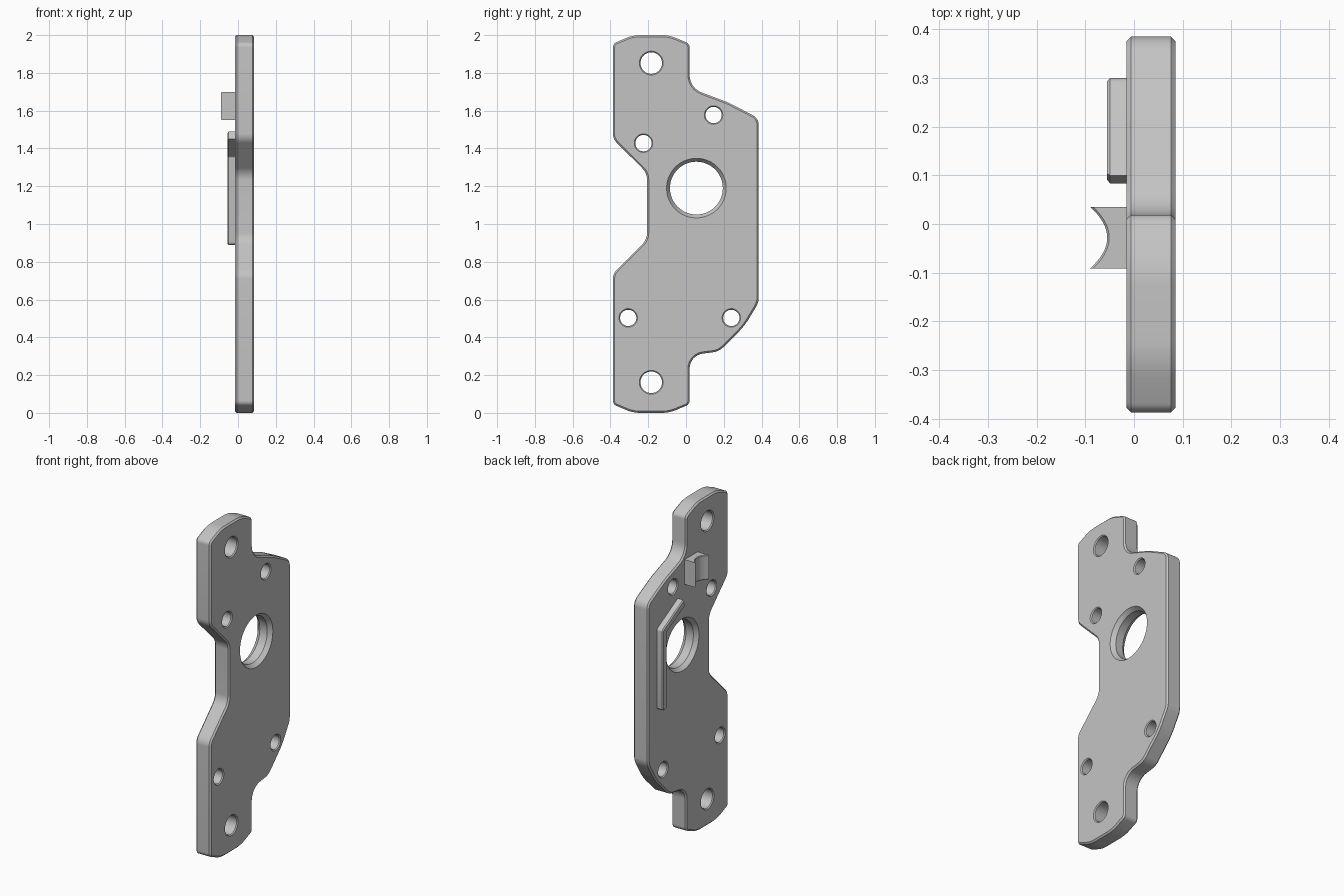
import bpy, bmesh
from math import sin, cos, tan, pi
from mathutils import Vector

if "Cube" in bpy.data.objects:
    bpy.data.objects.remove(bpy.data.objects["Cube"])

BACK, FRONT = -0.015, 0.085          # plate faces along x

grey = bpy.data.materials.new("plain grey")
grey.use_nodes = True
grey.diffuse_color = (0.55, 0.55, 0.55, 1)
grey.node_tree.nodes["Principled BSDF"].inputs["Base Color"].default_value = grey.diffuse_color


def fillet(corners, steps=8):
    """Round each (y, z, radius) corner of a closed outline."""
    out = []
    for i, (y, z, r) in enumerate(corners):
        p = Vector((y, z))
        a = (Vector(corners[i - 1][:2]) - p).normalized()
        b = (Vector(corners[(i + 1) % len(corners)][:2]) - p).normalized()
        if r == 0:
            out.append(p)
            continue
        half = a.angle(b) / 2
        centre = p + (a + b).normalized() * (r / sin(half))
        start = p + a * (r / tan(half)) - centre
        end = p + b * (r / tan(half)) - centre
        sweep = pi - 2 * half
        for k in range(steps + 1):
            t = k / steps
            out.append(centre + (start * sin((1 - t) * sweep) + end * sin(t * sweep)) / sin(sweep))
    return out


def finish(name, bm):
    bmesh.ops.recalc_face_normals(bm, faces=bm.faces)
    mesh = bpy.data.meshes.new(name)
    bm.to_mesh(mesh)
    bm.free()
    mesh.materials.append(grey)
    ob = bpy.data.objects.new(name, mesh)
    bpy.context.collection.objects.link(ob)
    return ob


def smooth(ob):
    bpy.ops.object.select_all(action='DESELECT')
    ob.select_set(True)
    bpy.context.view_layer.objects.active = ob
    bpy.ops.object.shade_smooth_by_angle(angle=0.5)


def prism(name, points, direction, bevel, bevel_rule):
    """Extrude a closed 3D outline and chamfer the edges picked by a rule."""
    bm = bmesh.new()
    face = bm.faces.new([bm.verts.new(p) for p in points])
    new = bmesh.ops.extrude_face_region(bm, geom=[face])["geom"]
    bmesh.ops.translate(bm, vec=direction, verts=[v for v in new if isinstance(v, bmesh.types.BMVert)])
    bmesh.ops.recalc_face_normals(bm, faces=bm.faces)
    edges = [e for e in bm.edges if bevel_rule(e)]
    bmesh.ops.bevel(bm, geom=edges, offset=bevel, segments=1, affect='EDGES')
    return finish(name, bm)


def on_plane(x):
    return lambda e: all(abs(v.co.x - x) < 1e-5 for v in e.verts)


def hole_cutter(y, z, radius, chamfer, depth):
    """Lathe a through hole with a chamfer at both faces."""
    far = 0.02
    flare = radius + chamfer + far * chamfer / depth
    profile = [(BACK - far, flare), (BACK + depth, radius),
               (FRONT - depth, radius), (FRONT + far, flare)]
    n = 48
    bm = bmesh.new()
    rings = [[bm.verts.new((x, y + r * cos(2 * pi * i / n), z + r * sin(2 * pi * i / n)))
              for i in range(n)] for x, r in profile]
    for a, b in zip(rings, rings[1:]):
        for i in range(n):
            j = (i + 1) % n
            bm.faces.new((a[i], a[j], b[j], b[i]))
    bm.faces.new(rings[0])
    bm.faces.new(rings[-1])
    return finish("hole_cutter", bm)


# Plate outline: tabs at both ends, notch at one side, wide body at the other
outline = [
    (-0.387, 1.955, 0.03), (-0.28, 2.0, 0.2), (-0.09, 2.0, 0.2), (0.019, 1.955, 0.03),
    (0.019, 1.72, 0.1), (0.22, 1.645, 0.4), (0.385, 1.56, 0.06),
    (0.385, 0.585, 0.1), (0.31, 0.46, 0.4), (0.175, 0.325, 0.1), (0.019, 0.305, 0.08),
    (0.019, 0.045, 0.03), (-0.09, 0, 0.2), (-0.28, 0, 0.2), (-0.387, 0.045, 0.03),
    (-0.387, 0.737, 0.07), (-0.206, 0.918, 0.09), (-0.206, 1.27, 0.09), (-0.387, 1.45, 0.07)]
plate = prism("mounting_plate", [(BACK, p.x, p.y) for p in fillet(outline)],
              (FRONT - BACK, 0, 0), 0.009,
              lambda e: on_plane(BACK)(e) or on_plane(FRONT)(e))

# Holes: one large bearing hole, two tab holes, four small screw holes
holes = [(0.055, 1.19, 0.14, 0.018, 0.025)]
holes += [(-0.184, z, 0.057, 0.006, 0.006) for z in (0.162, 1.852)]
holes += [(y, z, 0.043, 0.006, 0.006) for y, z in
          ((0.146, 1.577), (-0.225, 1.428), (-0.306, 0.503), (0.24, 0.503))]
bpy.context.view_layer.objects.active = plate
for hole in holes:
    cutter = hole_cutter(*hole)
    mod = plate.modifiers.new("hole", 'BOOLEAN')
    mod.operation, mod.solver, mod.object = 'DIFFERENCE', 'EXACT', cutter
    bpy.ops.object.modifier_apply(modifier=mod.name)
    bpy.data.objects.remove(cutter)
smooth(plate)

# Bent guide rib on the back face
rib_line = [(0.30, 0.89, 0.015), (0.30, 1.38, 0.02), (0.10, 1.49, 0),
            (0.083, 1.45, 0), (0.26, 1.355, 0.01), (0.26, 0.89, 0.015)]
rib = prism("guide_rib", [(-0.055, p.x, p.y) for p in fillet(rib_line, 4)],
            (0.042, 0, 0), 0.006, on_plane(-0.055))
smooth(rib)

# Saddle block with a concave outer face on the back
saddle = [(BACK + 0.002, 0.035, 1.55), (BACK + 0.002, -0.091, 1.55)]
for k in range(17):
    t = k / 8 - 1
    saddle.append((-0.055 - 0.035 * t * t, -0.028 + 0.063 * t, 1.55))
block = prism("saddle_block", saddle, (0, 0, 0.15), 0.004,
              lambda e: abs(e.verts[0].co.z - e.verts[1].co.z) < 1e-5
              and all(v.co.x < -0.05 for v in e.verts))
smooth(block)
